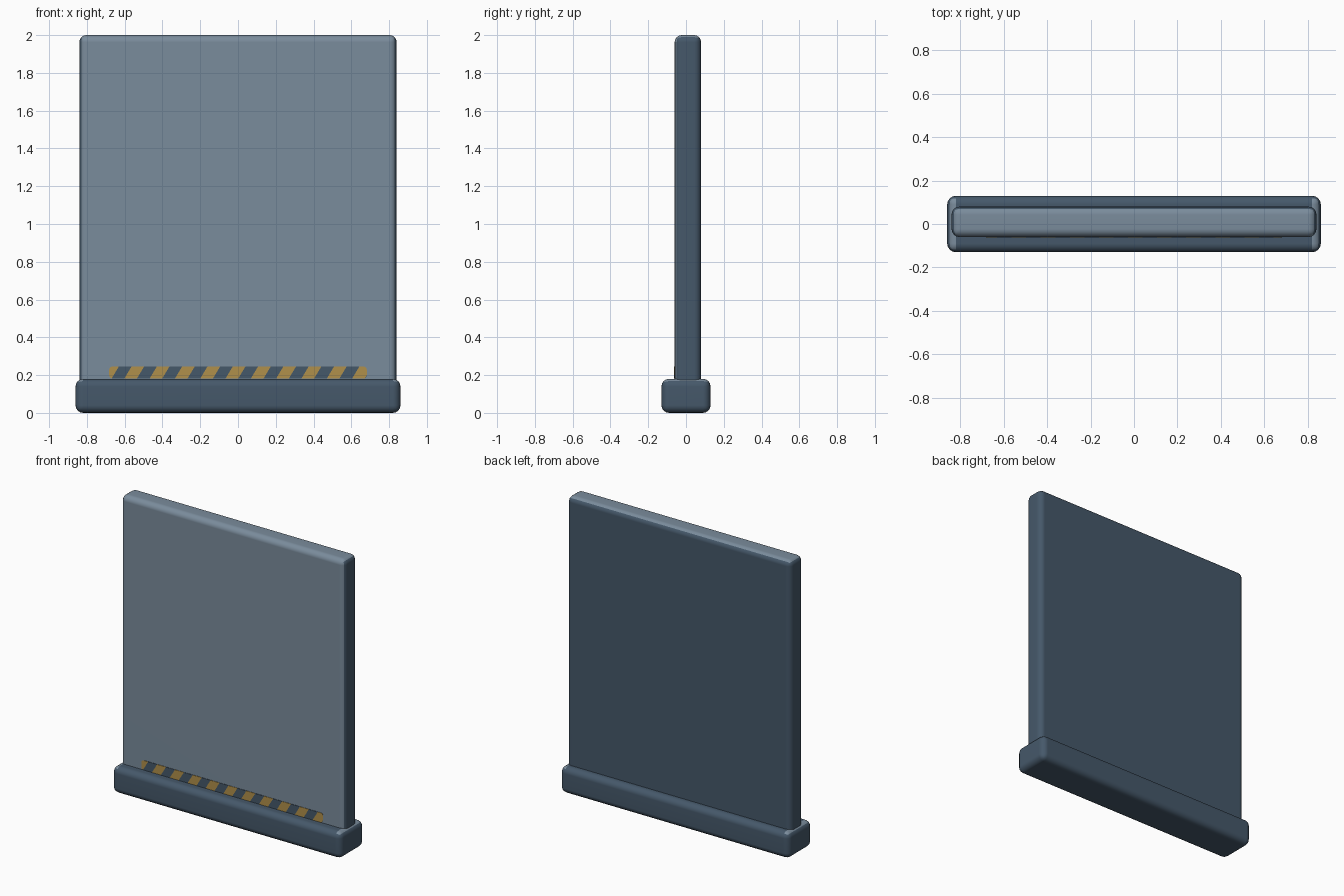
import bpy, bmesh
from mathutils import Vector

if "Cube" in bpy.data.objects:
    bpy.data.objects.remove(bpy.data.objects["Cube"])


def material(name, rgb):
    m = bpy.data.materials.new(name)
    m.diffuse_color = (*rgb, 1)
    m.use_nodes = True
    m.node_tree.nodes["Principled BSDF"].inputs["Base Color"].default_value = m.diffuse_color
    return m


DARK = material("dark slate", (0.060, 0.098, 0.144))
LIGHT = material("light slate", (0.195, 0.262, 0.332))
YELLOW = material("hazard yellow", (0.434, 0.279, 0.069))


def finish(name, bm, mats, rule):
    """Colour faces by rule and make the object."""
    bm.normal_update()
    for f in bm.faces:
        f.material_index = rule(f.normal, f.calc_center_median())
    me = bpy.data.meshes.new(name)
    bm.to_mesh(me)
    bm.free()
    for m in mats:
        me.materials.append(m)
    ob = bpy.data.objects.new(name, me)
    bpy.context.collection.objects.link(ob)
    return ob


def rounded_box(name, lo, hi, radius, rule):
    bm = bmesh.new()
    bmesh.ops.create_cube(bm, size=1)
    lo, hi = Vector(lo), Vector(hi)
    for v in bm.verts:
        v.co = Vector(l + (c + 0.5) * (h - l) for l, h, c in zip(lo, hi, v.co))
    bmesh.ops.bevel(bm, geom=bm.edges[:], offset=radius, segments=4,
                    profile=0.5, affect='EDGES')
    for f in bm.faces:
        f.smooth = True
    ob = finish(name, bm, (DARK, LIGHT), rule)
    ob.modifiers.new("even_shading", 'WEIGHTED_NORMAL')
    return ob


# Base bar: dark, with light upper rims at both ends
rounded_box("base", (-0.86, -0.13, 0), (0.86, 0.13, 0.18), 0.04,
            lambda n, c: int(n.z > 0.6 and abs(c.x) > 0.82))

# Upright panel: light front and top, dark sides and back
rounded_box("panel", (-0.84, -0.06, 0.09), (0.84, 0.08, 2.0), 0.037,
            lambda n, c: int(n.y < -0.7 or n.z > 0.6))

# Hazard strip: thin rounded plate cut by slanted lines
bm = bmesh.new()
bmesh.ops.create_grid(bm, x_segments=1, y_segments=1, size=1)
for v in bm.verts:
    v.co = Vector((v.co.x * 0.682, -0.063, 0.2135 + v.co.y * 0.0325))
bmesh.ops.bevel(bm, geom=bm.verts[:], offset=0.018, segments=3,
                profile=0.5, affect='VERTICES')
PERIOD, SLANT, START = 0.134, 0.6, -0.583
for k in range(-2, 22):
    x = START + k * PERIOD / 2
    bmesh.ops.bisect_plane(bm, geom=bm.verts[:] + bm.edges[:] + bm.faces[:],
                           plane_co=(x, 0, 0.2135), plane_no=(1, 0, -SLANT))
ext = bmesh.ops.extrude_face_region(bm, geom=bm.faces[:], use_keep_orig=True)
for v in (g for g in ext["geom"] if isinstance(g, bmesh.types.BMVert)):
    v.co.y += 0.005
bmesh.ops.recalc_face_normals(bm, faces=bm.faces[:])


def stripe(n, c):
    t = (c.x - SLANT * (c.z - 0.2135) - START) / PERIOD
    return int(t % 1 < 0.5)


finish("hazard_strip", bm, (DARK, YELLOW), stripe)
